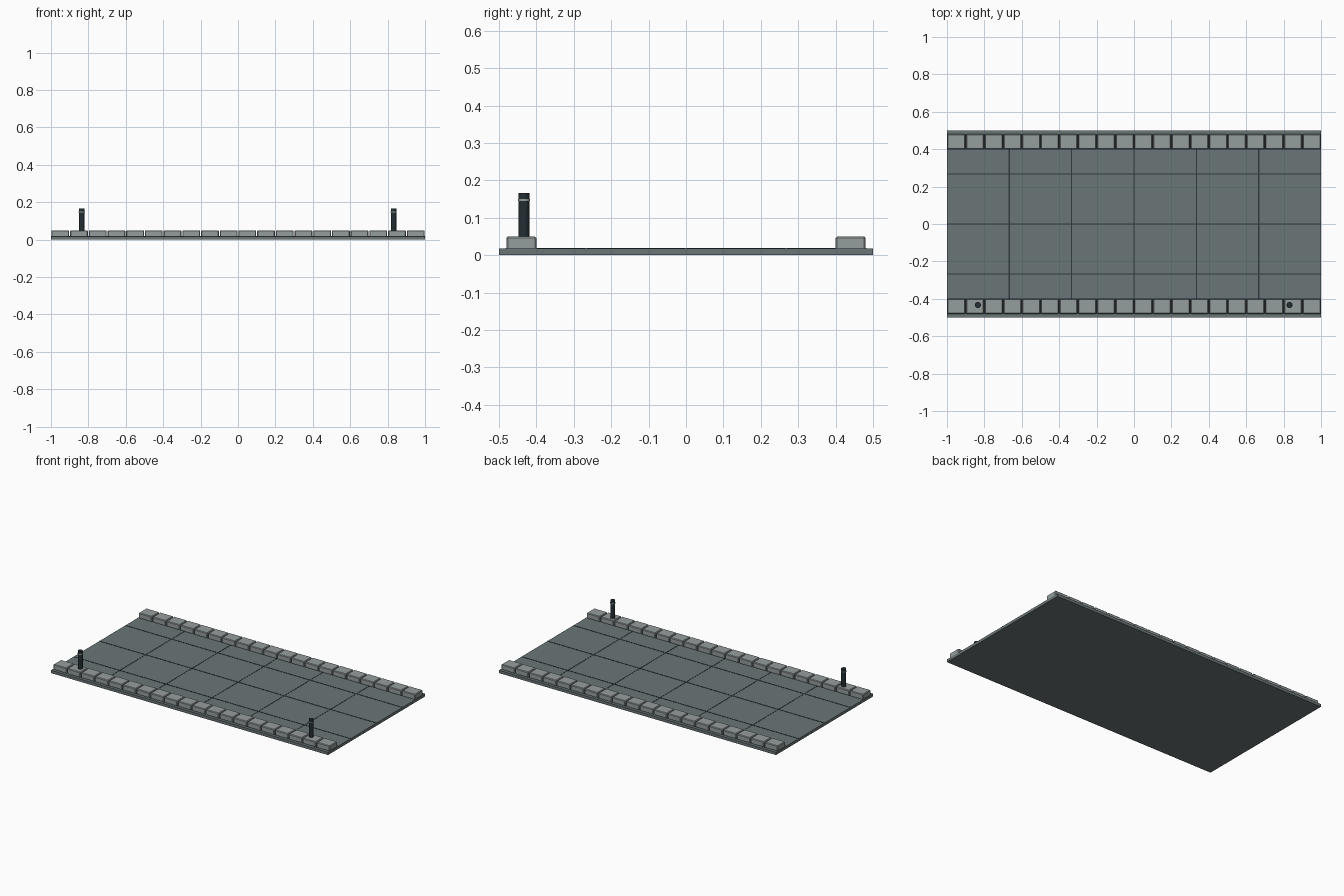
import bpy, bmesh
from mathutils import Matrix

cube = bpy.data.objects.get("Cube")
if cube:
    bpy.data.objects.remove(cube, do_unlink=True)


def material(name, rgb):
    m = bpy.data.materials.new(name)
    m.use_nodes = True
    m.diffuse_color = (*rgb, 1)
    m.node_tree.nodes["Principled BSDF"].inputs["Base Color"].default_value = (*rgb, 1)
    return m


PAVING = material("paving grey", (0.147, 0.181, 0.184))
KERB = material("kerb light grey", (0.30, 0.345, 0.34))
JOINT = material("joint dark grey", (0.028, 0.042, 0.047))
METAL = material("bollard dark metal", (0.017, 0.028, 0.034))
BAND = material("bollard band grey", (0.30, 0.345, 0.34))


def finish(name, bm, mat):
    mesh = bpy.data.meshes.new(name)
    bm.to_mesh(mesh)
    bm.free()
    mesh.materials.append(mat)
    obj = bpy.data.objects.new(name, mesh)
    bpy.context.collection.objects.link(obj)
    return obj


def box(name, x, y, z, mat, bevel=0):
    """Box from (low, high) ranges on each axis."""
    bm = bmesh.new()
    bmesh.ops.create_cube(bm, size=1)
    for v in bm.verts:
        v.co = [r[0] if c < 0 else r[1] for c, r in zip(v.co, (x, y, z))]
    obj = finish(name, bm, mat)
    if bevel:
        mod = obj.modifiers.new("soft edges", "BEVEL")
        mod.width, mod.segments = bevel, 1
    return obj


def cylinder(name, x, y, z, radius, mat):
    bm = bmesh.new()
    bmesh.ops.create_cone(bm, cap_ends=True, segments=16, radius1=radius, radius2=radius,
                          depth=z[1] - z[0],
                          matrix=Matrix.Translation((x, y, (z[0] + z[1]) / 2)))
    obj = finish(name, bm, mat)
    bpy.ops.object.select_all(action="DESELECT")
    bpy.context.view_layer.objects.active = obj
    obj.select_set(True)
    bpy.ops.object.shade_smooth_by_angle()
    return obj


# Paved slab with thin joint lines
TOP = 0.018
box("slab", (-1, 1), (-0.5, 0.5), (0, TOP), PAVING)
for i in range(-2, 3):
    x = i / 3
    box("cross_joint", (x - 0.003, x + 0.003), (-0.4, 0.4), (TOP - 0.002, TOP + 0.001), JOINT)
for i in range(-1, 2):
    y = i * 0.267
    box("long_joint", (-1, 1), (y - 0.003, y + 0.003), (TOP - 0.002, TOP + 0.0015), JOINT)

# Kerb stones along both long edges, with dark gaps between them
for side, y in (("front", (-0.48, -0.4)), ("back", (0.4, 0.48))):
    for i in range(20):
        x = -0.95 + i * 0.1
        box(side + "_kerb_stone", (x - 0.0475, x + 0.0475), y, (0.004, 0.05), KERB, 0.004)
    box(side + "_kerb_bed", (-0.998, 0.998), (y[0] - 0.002, y[1] + 0.002),
        (TOP - 0.002, TOP + 0.001), JOINT)

# Bollards with a band near the top
for side, x in (("right", -0.835), ("left", 0.832)):
    y = -0.433
    cylinder(side + "_bollard_post", x, y, (0.045, 0.15), 0.0148, METAL)
    cylinder(side + "_bollard_band", x, y, (0.145, 0.15), 0.0165, BAND)
    cylinder(side + "_bollard_cap", x, y, (0.15, 0.166), 0.0148, METAL)
